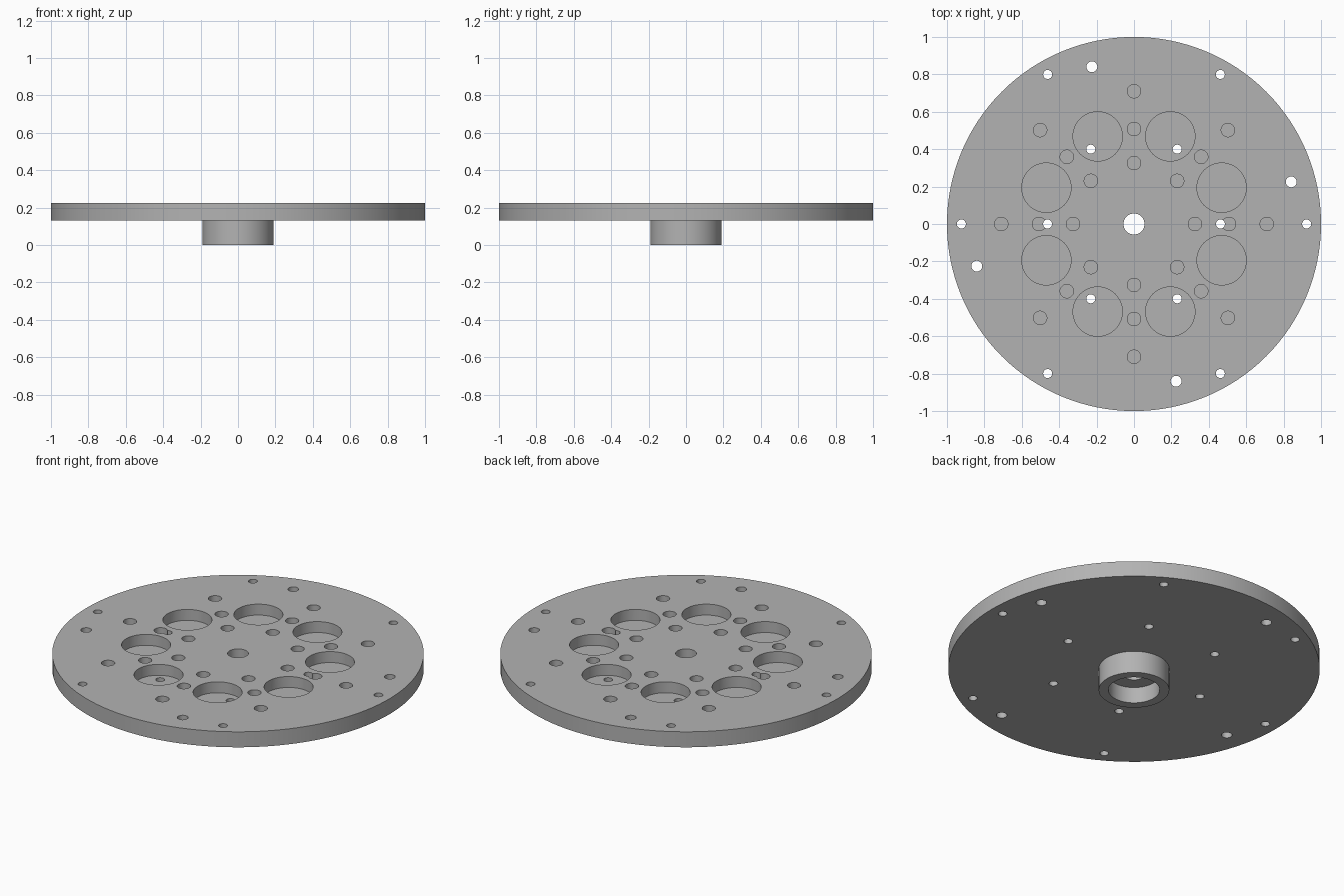
import bpy, bmesh, math
from mathutils import Matrix, Vector

cube = bpy.data.objects.get("Cube")
if cube:
    bpy.data.objects.remove(cube, do_unlink=True)

TOP, UNDER = 0.223, 0.131      # plate faces
POCKET = TOP - 0.065           # floor of the blind holes


def add_object(name, bm):
    mesh = bpy.data.meshes.new(name)
    bmesh.ops.recalc_face_normals(bm, faces=bm.faces)
    bm.to_mesh(mesh)
    bm.free()
    obj = bpy.data.objects.new(name, mesh)
    bpy.context.collection.objects.link(obj)
    return obj


def lathe(name, profile, steps):
    """Spin a closed (radius, z) profile round the z axis."""
    bm = bmesh.new()
    verts = [bm.verts.new((r, 0, z)) for r, z in profile]
    edges = [bm.edges.new((v, verts[i - 1])) for i, v in enumerate(verts)]
    bmesh.ops.spin(bm, geom=verts + edges, cent=(0, 0, 0), axis=(0, 0, 1),
                   angle=math.tau, steps=steps, use_merge=True)
    bmesh.ops.remove_doubles(bm, verts=bm.verts, dist=1e-5)
    return add_object(name, bm)


def drill(target, name, rings, bottom):
    """Cut rings of holes: (count, first angle, ring radius, hole radius)."""
    bm = bmesh.new()
    height = TOP + 0.1 - bottom
    for count, start, ring, radius in rings:
        for i in range(count):
            a = math.radians(start) + math.tau * i / count
            centre = Vector((ring * math.cos(a), ring * math.sin(a), bottom + height / 2))
            bmesh.ops.create_cone(bm, cap_ends=True, segments=48, radius1=radius,
                                  radius2=radius, depth=height,
                                  matrix=Matrix.Translation(centre))
    cutter = add_object(name, bm)
    cutter.hide_render = True
    mod = target.modifiers.new(name, 'BOOLEAN')
    mod.operation, mod.solver, mod.object = 'DIFFERENCE', 'EXACT', cutter
    bpy.context.view_layer.objects.active = target
    bpy.ops.object.modifier_apply(modifier=name)
    bpy.data.objects.remove(cutter, do_unlink=True)


# Round plate with a counterbored hub below and a centre hole
plate = lathe("plate_with_hub", [
    (0.056, TOP), (1, TOP), (1, UNDER), (0.19, UNDER),
    (0.19, 0), (0.138, 0), (0.138, 0.095), (0.056, 0.095)], 128)

# Large and small pockets in the upper face
drill(plate, "pockets", [
    (8, 22.5, 0.507, 0.132),
    (8, 0, 0.71, 0.036),
    (8, 0, 0.508, 0.036),
    (8, 0, 0.326, 0.036)], POCKET)

# Bolt holes right through the plate
drill(plate, "bolt_holes", [
    (6, 0, 0.923, 0.024),
    (4, 15, 0.87, 0.029),
    (6, 0, 0.462, 0.024)], UNDER - 0.1)

# Plain grey metal
grey = bpy.data.materials.new("grey_metal")
grey.use_nodes = True
colour = (0.45, 0.45, 0.45, 1)
grey.diffuse_color = colour
grey.node_tree.nodes["Principled BSDF"].inputs["Base Color"].default_value = colour
plate.data.materials.clear()
plate.data.materials.append(grey)

bpy.ops.object.select_all(action='DESELECT')
plate.select_set(True)
bpy.context.view_layer.objects.active = plate
bpy.ops.object.shade_smooth_by_angle(angle=math.radians(30))
